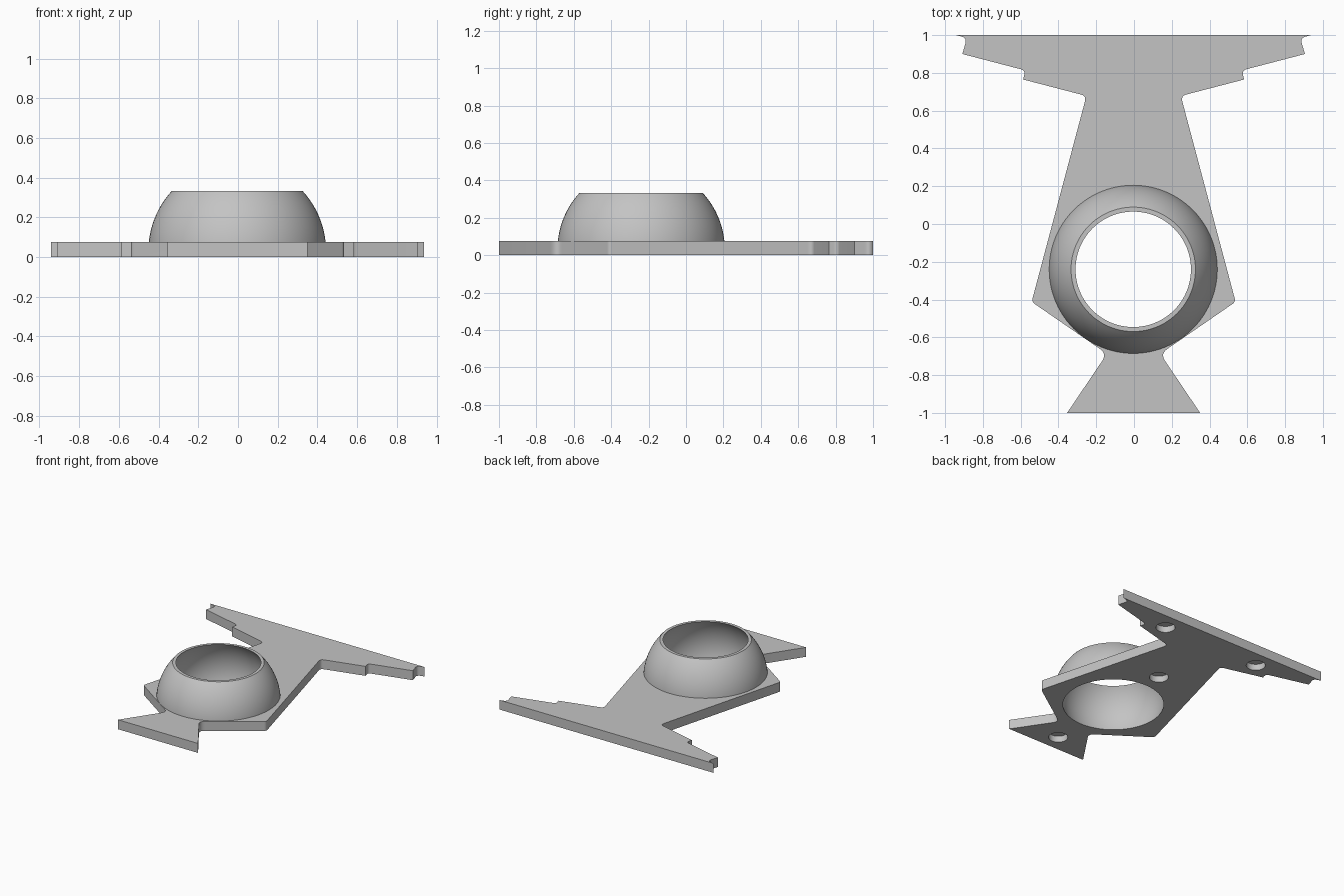
import bpy, bmesh, math
from mathutils import Vector

cube = bpy.data.objects.get("Cube")
if cube:
    bpy.data.objects.remove(cube, do_unlink=True)

THICK, TOP = 0.075, 0.333          # plate thickness, dome rim height
CX, CY = -0.004, -0.24             # socket axis

grey = bpy.data.materials.new("plain grey")
grey.use_nodes = True
grey.diffuse_color = (0.55, 0.55, 0.55, 1)
grey.node_tree.nodes["Principled BSDF"].inputs["Base Color"].default_value = (0.55, 0.55, 0.55, 1)


def to_object(name, bm):
    bmesh.ops.recalc_face_normals(bm, faces=bm.faces)
    mesh = bpy.data.meshes.new(name)
    bm.to_mesh(mesh)
    bm.free()
    mesh.materials.append(grey)
    obj = bpy.data.objects.new(name, mesh)
    bpy.context.collection.objects.link(obj)
    return obj


def rounded(corners, steps=6):
    """Replace each corner by a curve that starts the given distance away."""
    out = []
    for i, (x, y, cut) in enumerate(corners):
        p = Vector((x, y))
        if cut == 0:
            out.append(p)
            continue
        a, b = (Vector(corners[j % len(corners)][:2]) for j in (i - 1, i + 1))
        a = p + (a - p).normalized() * cut
        b = p + (b - p).normalized() * cut
        for k in range(steps + 1):
            t = k / steps
            out.append(a * (1 - t) ** 2 + p * 2 * t * (1 - t) + b * t * t)
    return out


def combine(target, tool, operation):
    mod = target.modifiers.new(operation, 'BOOLEAN')
    mod.operation = operation
    mod.solver = 'EXACT'
    mod.object = tool
    bpy.context.view_layer.objects.active = target
    bpy.ops.object.modifier_apply(modifier=mod.name)
    bpy.data.objects.remove(tool, do_unlink=True)


# Plate: half outline from back to front, mirrored
half = [(0.94, 1, 0), (0.882, 0.985, 0.03), (0.907, 0.9, 0), (0.573, 0.813, 0.025),
        (0.585, 0.765, 0), (0.25, 0.678, 0.03), (0.54, -0.412, 0.02),
        (0.141, -0.687, 0.045), (0.352, -1, 0)]
outline = rounded(half + [(-x, y, r) for x, y, r in reversed(half)])
bm = bmesh.new()
base = bm.faces.new([bm.verts.new((p.x + CX * 0.5, p.y, 0)) for p in outline])
grown = bmesh.ops.extrude_face_region(bm, geom=[base])
bmesh.ops.translate(bm, vec=(0, 0, THICK),
                    verts=[v for v in grown["geom"] if isinstance(v, bmesh.types.BMVert)])
body = to_object("socket_plate", bm)

# Dome: truncated ball turned around the socket axis
R, ZC = 0.4475, 0.03
end = math.asin((TOP - ZC) / R)
profile = [(R * math.cos(end * k / 14), ZC + R * math.sin(end * k / 14)) for k in range(15)]
bm = bmesh.new()
N = 96
rings = [[bm.verts.new((CX + r * math.cos(math.tau * i / N), CY + r * math.sin(math.tau * i / N), z))
          for i in range(N)] for r, z in profile]
for low, high in zip(rings, rings[1:]):
    for i in range(N):
        j = (i + 1) % N
        bm.faces.new((low[i], low[j], high[j], high[i]))
bm.faces.new(rings[0])
bm.faces.new(rings[-1])
combine(body, to_object("dome", bm), 'UNION')

# Ball-shaped cavity, open above and below
bm = bmesh.new()
bmesh.ops.create_uvsphere(bm, u_segments=96, v_segments=48, radius=0.382)
bmesh.ops.translate(bm, vec=(CX, CY, 0.104), verts=bm.verts)
combine(body, to_object("ball_cutter", bm), 'DIFFERENCE')

# Blind round holes in the underside
for x, y in ((0.43, 0.865), (-0.43, 0.865), (0, 0.277), (0, -0.865)):
    bm = bmesh.new()
    bmesh.ops.create_cone(bm, cap_ends=True, segments=32, radius1=0.07, radius2=0.07, depth=0.1)
    bmesh.ops.translate(bm, vec=(x + CX, y, 0), verts=bm.verts)
    combine(body, to_object("hole_cutter", bm), 'DIFFERENCE')

bpy.ops.object.select_all(action='DESELECT')
body.select_set(True)
bpy.context.view_layer.objects.active = body
bpy.ops.object.shade_smooth_by_angle(angle=math.radians(30))
